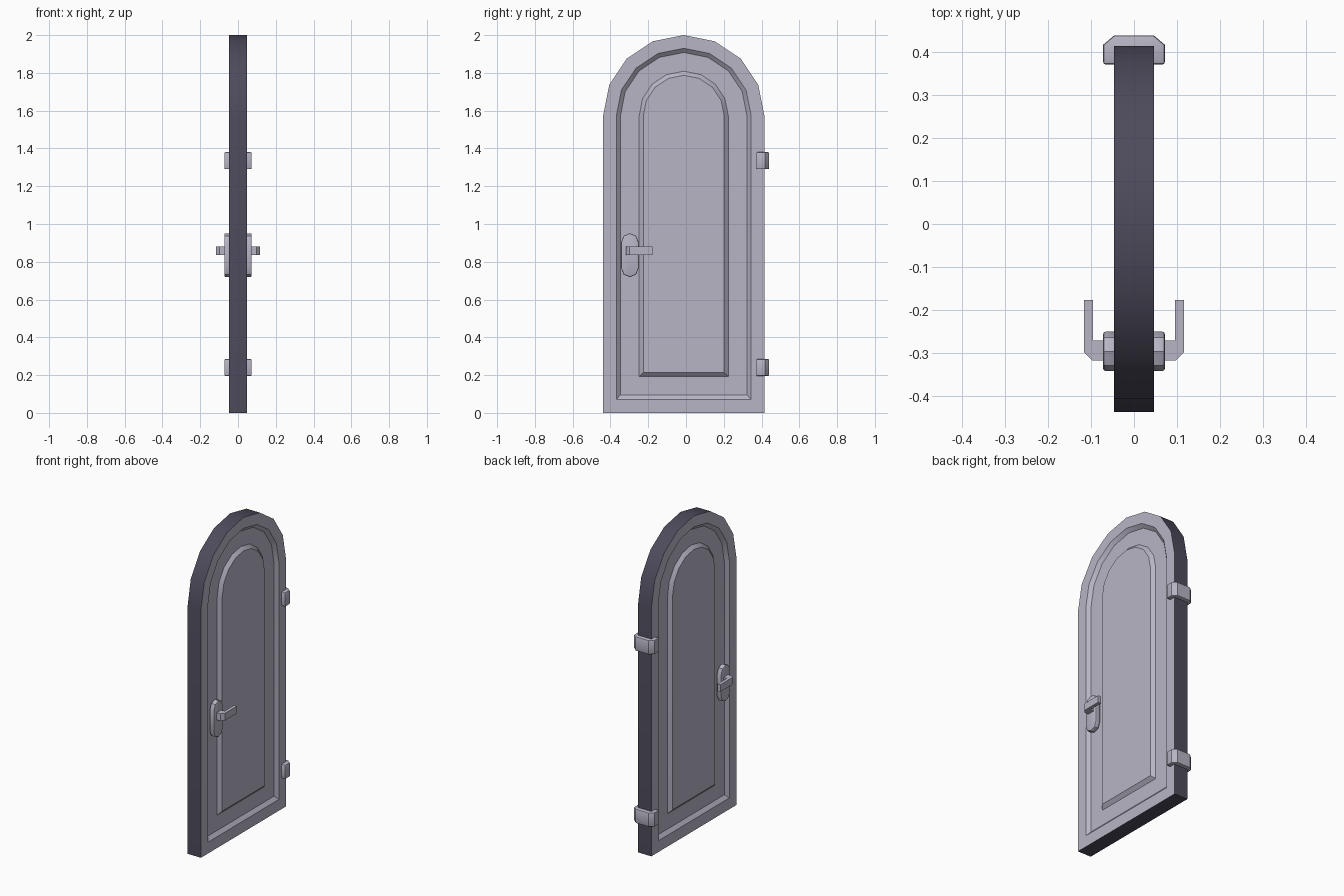
import bpy, bmesh, math

if "Cube" in bpy.data.objects:
    bpy.data.objects.remove(bpy.data.objects["Cube"])

CY, SPRING = -0.012, 1.573      # door centre line and arch spring height


def material(name, rgb):
    m = bpy.data.materials.new(name)
    m.diffuse_color = (*rgb, 1)
    m.use_nodes = True
    m.node_tree.nodes["Principled BSDF"].inputs["Base Color"].default_value = m.diffuse_color
    return m


pale = material("pale lilac grey", (0.48, 0.46, 0.56))
dark = material("dark slate", (0.075, 0.070, 0.105))


def finish(bm, name, mats, bevel=0.0):
    bmesh.ops.recalc_face_normals(bm, faces=bm.faces)
    me = bpy.data.meshes.new(name)
    bm.to_mesh(me)
    bm.free()
    ob = bpy.data.objects.new(name, me)
    bpy.context.collection.objects.link(ob)
    for m in mats:
        me.materials.append(m)
    bpy.ops.object.select_all(action='DESELECT')
    ob.select_set(True)
    bpy.context.view_layer.objects.active = ob
    if bevel:
        mod = ob.modifiers.new("soft edges", 'BEVEL')
        mod.width, mod.segments = bevel, 2
        mod.limit_method, mod.angle_limit = 'ANGLE', math.radians(50)
        bpy.ops.object.modifier_apply(modifier=mod.name)
    bpy.ops.object.shade_smooth_by_angle(angle=math.radians(30))
    return ob


def prism(name, loop_a, loop_b, bevel):
    """Solid between two matching outlines."""
    bm = bmesh.new()
    a = [bm.verts.new(p) for p in loop_a]
    b = [bm.verts.new(p) for p in loop_b]
    bm.faces.new(a)
    bm.faces.new(b)
    for i in range(len(a)):
        j = (i + 1) % len(a)
        bm.faces.new((a[i], a[j], b[j], b[i]))
    return finish(bm, name, [pale], bevel)


def arch(x, r, bottom):
    """Arched door outline with eight segments in the head."""
    pts = [(x, CY - r, bottom), (x, CY + r, bottom)]
    for i in range(9):
        t = math.pi * i / 8
        pts.append((x, CY + r * math.cos(t), SPRING + r * math.sin(t)))
    return pts


# Door leaf: border, recessed channel and raised panel on both faces
steps = [(0.047, 0.427, 0.0), (0.047, 0.357, 0.072), (0.027, 0.335, 0.095),
         (0.027, 0.236, 0.192), (0.047, 0.214, 0.214)]
rings = steps[::-1] + [(-x, r, b) for x, r, b in steps]
bm = bmesh.new()
loops = [[bm.verts.new(p) for p in arch(*s)] for s in rings]
for k, (a, b) in enumerate(zip(loops, loops[1:])):
    for i in range(len(a)):
        j = (i + 1) % len(a)
        f = bm.faces.new((a[i], a[j], b[j], b[i]))
        f.material_index = 1 if k == len(steps) - 1 else 0   # dark outer rim
bm.faces.new(loops[0])
bm.faces.new(loops[-1])
finish(bm, "door_leaf", [pale, dark])

# Hinges wrapping the back edge
hinge = [(-0.072, 0.372), (0.072, 0.372), (0.072, 0.418), (0.046, 0.44),
         (-0.046, 0.44), (-0.072, 0.418)]
for label, z in (("lower", 0.195), ("upper", 1.29)):
    prism(label + "_hinge", [(x, y, z) for x, y in hinge],
          [(x, y, z + 0.09) for x, y in hinge], 0.006)

# Handle plates and levers on both faces
plate = []
for top in (0, 1):
    for i in range(5):
        t = math.pi * (top + i / 4)
        zc = 0.905 if top == 0 else 0.765
        plate.append((-0.297 + 0.046 * math.cos(t), zc + 0.046 * math.sin(t)))
lever = [(0.04, -0.318), (0.098, -0.318), (0.117, -0.299), (0.117, -0.177),
         (0.096, -0.177), (0.096, -0.272), (0.04, -0.272)]
for side, s in (("right", 1), ("left", -1)):
    prism(side + "_handle_plate", [(s * 0.04, y, z) for y, z in plate],
          [(s * 0.072, y, z) for y, z in plate], 0.006)
    prism(side + "_lever", [(s * x, y, 0.837) for x, y in lever],
          [(s * x, y, 0.882) for x, y in lever], 0.0)
